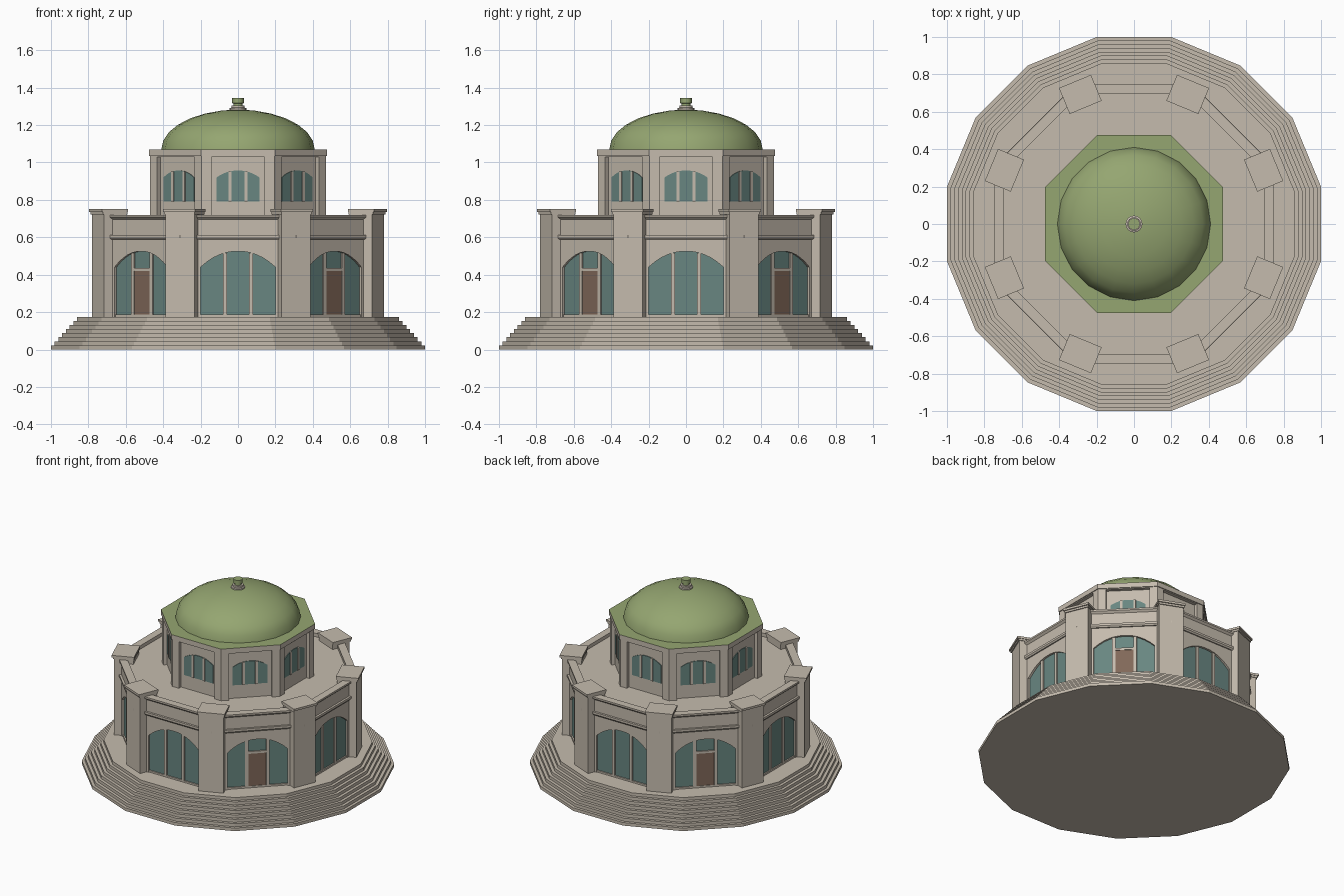
import bpy, bmesh
from math import pi, cos, sin, radians

cube = bpy.data.objects.get("Cube")
if cube:
    bpy.data.objects.remove(cube, do_unlink=True)


def material(name, r, g, b):
    m = bpy.data.materials.new(name)
    m.use_nodes = True
    m.diffuse_color = (r, g, b, 1)
    m.node_tree.nodes["Principled BSDF"].inputs["Base Color"].default_value = (r, g, b, 1)
    return m


STONE = material("warm_stone", 0.56, 0.50, 0.42)
GLASS = material("teal_glass", 0.14, 0.24, 0.22)
DOOR = material("brown_wood", 0.22, 0.14, 0.10)
GREEN = material("green_copper", 0.30, 0.38, 0.165)


def finish(name, bm, *mats):
    bmesh.ops.remove_doubles(bm, verts=bm.verts, dist=1e-5)
    bmesh.ops.recalc_face_normals(bm, faces=bm.faces)
    me = bpy.data.meshes.new(name)
    bm.to_mesh(me)
    bm.free()
    for m in mats:
        me.materials.append(m)
    ob = bpy.data.objects.new(name, me)
    bpy.context.scene.collection.objects.link(ob)
    return ob


def lathe(name, profile, sides, *mats, flat_front=True, ring=False):
    """Turn an (apothem, z) profile into a faceted solid or closed ring."""
    bm = bmesh.new()
    grow = 1 / cos(pi / sides) if flat_front else 1
    turn = pi / sides if flat_front else 0
    pts = list(profile)
    if not ring:
        pts = [(0, pts[0][1])] + pts + [(0, pts[-1][1])]
    else:
        pts.append(pts[0])
    rows = []
    for r, z in pts:
        if r == 0:
            rows.append([bm.verts.new((0, 0, z))] * sides)
        else:
            rows.append([bm.verts.new((r * grow * cos(2 * pi * i / sides + turn),
                                       r * grow * sin(2 * pi * i / sides + turn), z))
                         for i in range(sides)])
    for a, b in zip(rows, rows[1:]):
        if a[0] is a[1] and b[0] is b[1]:
            continue
        for i in range(sides):
            j = (i + 1) % sides
            quad = list(dict.fromkeys([a[i], a[j], b[j], b[i]]))
            bm.faces.new(quad)
    return finish(name, bm, *mats)


def slab(bm, outline, near, far, angle):
    """Extrude a (u, z) outline between two distances from the axis."""
    c, s = cos(angle), sin(angle)
    inner, outer = ([bm.verts.new((c * d - s * u, s * d + c * u, z)) for u, z in outline]
                    for d in (near, far))
    bm.faces.new(inner[::-1])
    bm.faces.new(outer)
    n = len(outline)
    for i in range(n):
        j = (i + 1) % n
        bm.faces.new((inner[i], inner[j], outer[j], outer[i]))


def repeat(name, outlines, near, far, mat, angles):
    bm = bmesh.new()
    for angle in angles:
        for outline in outlines:
            slab(bm, outline, near, far, angle)
    return finish(name, bm, mat)


def box(u, half, z0, z1):
    return [(u - half, z0), (u + half, z0), (u + half, z1), (u - half, z1)]


def arch_z(u, half, spring, rise):
    return spring + rise * (1 - abs(u / half) ** 2.2)


def arch(half, z0, spring, rise, steps=12):
    us = [half - 2 * half * i / steps for i in range(steps + 1)]
    curve = [(u, arch_z(u, half, spring, rise)) for u in us]
    return [(-half, z0), (half, z0)] + curve


def wall_with_opening(half, z0, z1, opening):
    """Wall outline with an opening that reaches down to its base."""
    return [(-half, z0)] + [opening[0]] + opening[:1:-1] + [opening[1]] + \
           [(half, z0), (half, z1), (-half, z1)]


FACES = [radians(45 * k) for k in range(8)]
CORNERS = [a + pi / 8 for a in FACES]
DIAGONALS = FACES[1::2]

# Stepped base
STEPS, BASE = 8, 0.175
rise = BASE / STEPS
lathe("stepped_base", [(1 - 0.02 * i, z * rise) for i in range(STEPS) for z in (i, i + 1)],
      16, STONE)

# Lower hall: core, arched walls, sill, band and parapet
lathe("hall_core", [(0.712, BASE), (0.712, 0.695)], 8, STONE)
lathe("hall_sill", [(0.728, BASE), (0.728, 0.187)], 8, STONE)
opening = arch(0.2, BASE, 0.44, 0.085)
repeat("hall_walls", [wall_with_opening(0.29, BASE, 0.705, opening)], 0.70, 0.734, STONE, FACES)
lathe("hall_band", [(0.70, 0.587), (0.742, 0.587), (0.749, 0.597), (0.749, 0.612),
                    (0.70, 0.612)], 8, STONE, ring=True)
lathe("parapet_coping", [(0.695, 0.68), (0.734, 0.695), (0.748, 0.708), (0.748, 0.72),
                         (0.695, 0.72)], 8, STONE, ring=True)

# Hall windows and doors
repeat("hall_glass", [arch(0.2, 0.186, 0.44, 0.085)], 0.711, 0.719, GLASS, FACES)
top = arch_z(0.07, 0.2, 0.44, 0.085)
repeat("hall_mullions", [box(u, 0.011, 0.18, top) for u in (-0.07, 0.07)],
       0.711, 0.728, STONE, FACES)
repeat("doors", [box(0, 0.06, 0.18, 0.42)], 0.717, 0.724, DOOR, DIAGONALS)
repeat("door_lintels", [box(0, 0.06, 0.42, 0.436)], 0.711, 0.728, STONE, DIAGONALS)

# Corner pillars with caps
repeat("corner_pillars", [box(0, 0.083, BASE, 0.73)], 0.68, 0.81, STONE, CORNERS)
repeat("pillar_cap_necks", [box(0, 0.088, 0.722, 0.735)], 0.677, 0.817, STONE, CORNERS)
repeat("pillar_caps", [box(0, 0.0925, 0.735, 0.75)], 0.675, 0.825, STONE, CORNERS)

# Upper drum with recessed panels and windows
lathe("drum_core", [(0.445, 0.69), (0.445, 1.04)], 8, STONE)
recess = box(0, 0.142, 0.69, 1.03)
repeat("drum_piers", [wall_with_opening(0.194, 0.69, 1.037, recess)], 0.43, 0.47, STONE, FACES)
repeat("drum_glass", [arch(0.115, 0.79, 0.92, 0.037)], 0.444, 0.449, GLASS, FACES)
top = arch_z(0.043, 0.115, 0.92, 0.037)
repeat("drum_mullions", [box(u, 0.008, 0.79, top) for u in (-0.043, 0.043)],
       0.444, 0.454, STONE, FACES)

# Cornice with a green roof deck
cornice = lathe("drum_cornice", [(0.476, 1.035), (0.476, 1.07)], 8, STONE, GREEN)
for p in cornice.data.polygons:
    p.material_index = 1 if p.normal.z > 0.9 else 0

# Dome
arc = [radians(90 * i / 7) for i in range(7)]
dome = lathe("dome", [(0.41 * cos(t), 1.07 + 0.212 * sin(t)) for t in arc] + [(0.03, 1.282)],
             20, GREEN, flat_front=False)

# Finial
collar = lathe("finial_collar", [(0.045, 1.265), (0.045, 1.29), (0.036, 1.293), (0.036, 1.305)],
               16, STONE, flat_front=False)
knob = lathe("finial_knob", [(0.024, 1.30), (0.024, 1.315), (0.031, 1.317), (0.031, 1.345)],
             16, GREEN, flat_front=False)

for ob in (dome, collar, knob):
    bpy.ops.object.select_all(action="DESELECT")
    ob.select_set(True)
    bpy.context.view_layer.objects.active = ob
    bpy.ops.object.shade_smooth_by_angle(angle=radians(35))
